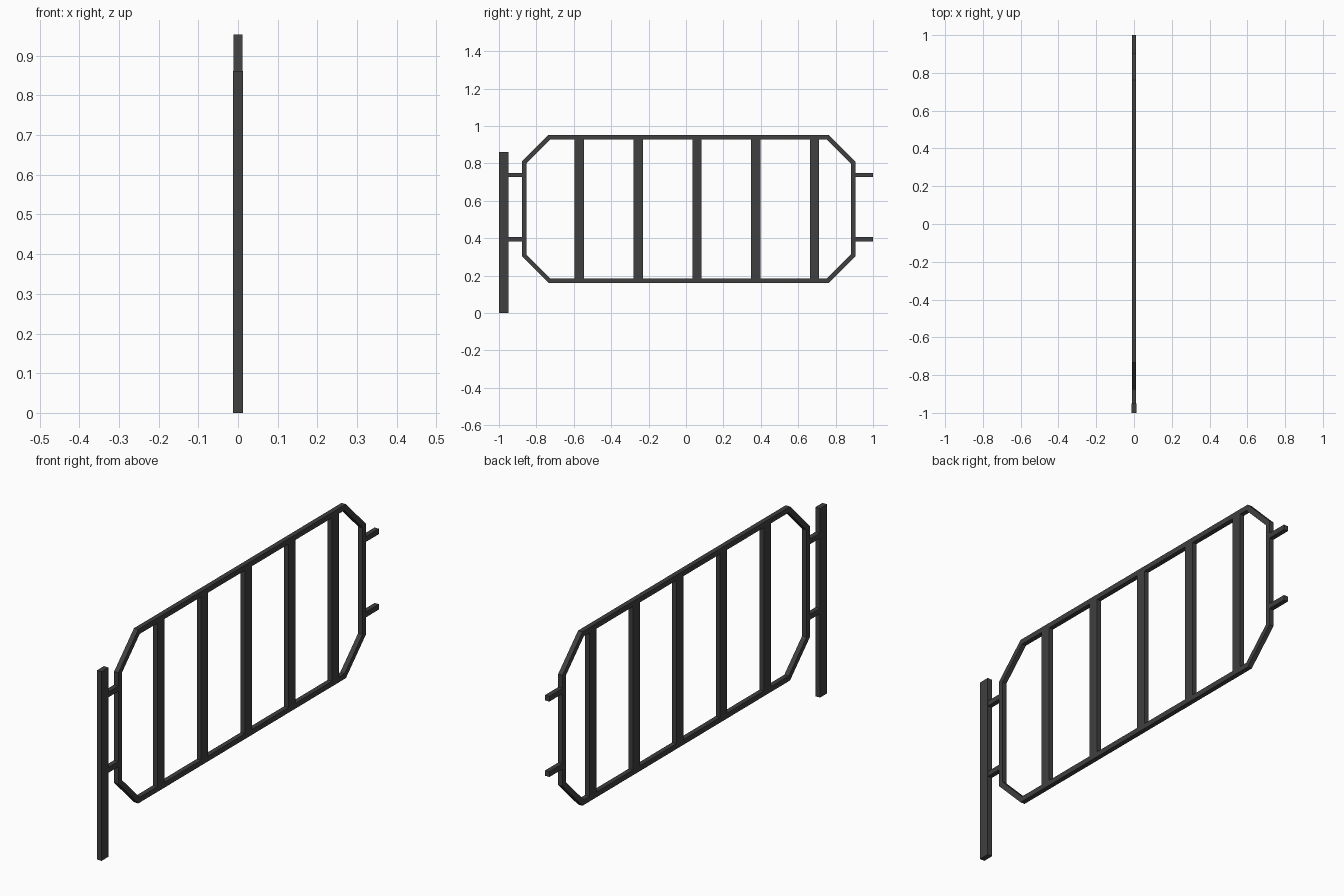
import bpy, bmesh, math

if "Cube" in bpy.data.objects:
    bpy.data.objects.remove(bpy.data.objects["Cube"])

metal = bpy.data.materials.new("dark grey metal")
metal.diffuse_color = (0.05, 0.05, 0.051, 1)
metal.use_nodes = True
metal.node_tree.nodes["Principled BSDF"].inputs["Base Color"].default_value = metal.diffuse_color

D = 0.022   # frame depth
T = 0.024   # frame tube thickness
Y0, Y1, Z0, Z1, C = -0.877, 0.905, 0.16, 0.953, 0.143


def add_object(name, bm):
    bmesh.ops.recalc_face_normals(bm, faces=bm.faces[:])
    mesh = bpy.data.meshes.new(name)
    bm.to_mesh(mesh)
    bm.free()
    mesh.materials.append(metal)
    obj = bpy.data.objects.new(name, mesh)
    bpy.context.collection.objects.link(obj)
    return obj


def box(name, depth, y0, y1, z0, z1):
    bm = bmesh.new()
    bmesh.ops.create_cube(bm, size=1)
    for v in bm.verts:
        v.co.x *= depth
        v.co.y = (y0 + y1) / 2 + v.co.y * (y1 - y0)
        v.co.z = (z0 + z1) / 2 + v.co.z * (z1 - z0)
    return add_object(name, bm)


def octagon(t):
    """Chamfered rectangle, offset inward by t."""
    a, b, c, d = Y0 + t, Y1 - t, Z0 + t, Z1 - t
    k = C - t * (2 - math.sqrt(2))
    return [(a + k, c), (b - k, c), (b, c + k), (b, d - k),
            (b - k, d), (a + k, d), (a, d - k), (a, c + k)]


# octagonal frame: four mitred loops bridged into a closed square tube
bm = bmesh.new()
loops = [[bm.verts.new((x, y, z)) for y, z in octagon(t)]
         for x, t in ((-D / 2, 0), (D / 2, 0), (D / 2, T), (-D / 2, T))]
for i in range(4):
    p, q = loops[i], loops[(i + 1) % 4]
    for j in range(8):
        k = (j + 1) % 8
        bm.faces.new((p[j], p[k], q[k], q[j]))
add_object("gate_frame", bm)

# upright bars
for i in range(5):
    y = -0.57 + i * 0.3143
    box(f"upright_bar_{i + 1}", D, y - 0.025, y + 0.025, Z0 + T, Z1 - T)

# hinge post
box("hinge_post", 0.024, -1.0, -0.949, 0, 0.862)

# short arms on both ends
for label, z in (("lower", 0.394), ("upper", 0.738)):
    box(f"{label}_hinge_arm", D, -0.949, Y0, z - T / 2, z + T / 2)
    box(f"{label}_latch_arm", D, Y1, 1.0, z - T / 2, z + T / 2)
